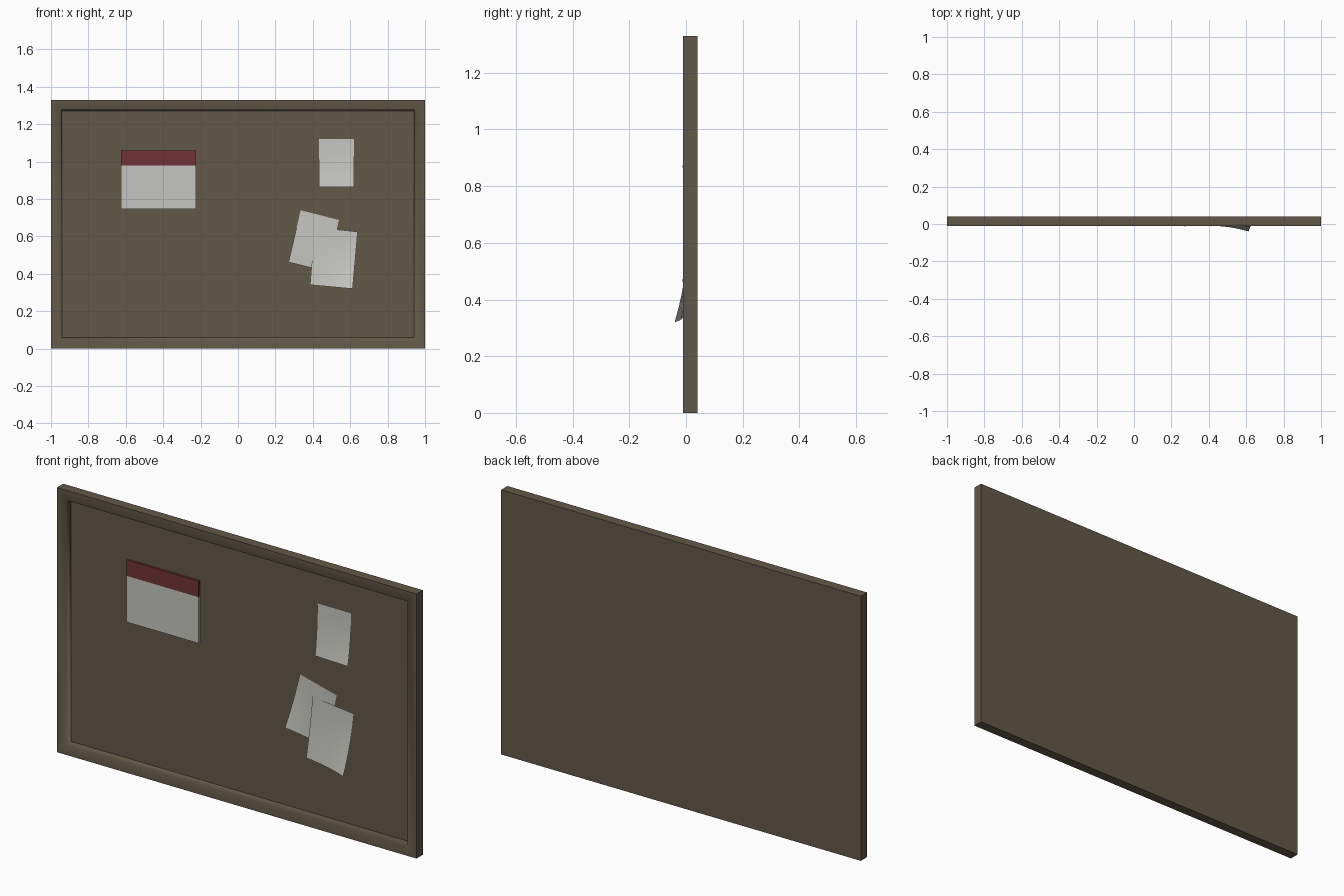
import bpy, bmesh

if "Cube" in bpy.data.objects:
    bpy.data.objects.remove(bpy.data.objects["Cube"])


def material(name, rgb):
    m = bpy.data.materials.new(name)
    m.diffuse_color = (*rgb, 1)
    m.use_nodes = True
    m.node_tree.nodes["Principled BSDF"].inputs["Base Color"].default_value = m.diffuse_color
    return m


BROWN = material("dark brown", (0.122, 0.098, 0.064))
PAPER = material("paper white", (0.56, 0.56, 0.53))
RED = material("dark red", (0.165, 0.033, 0.037))

HEIGHT, BACK, FRONT, PANEL = 1.33, 0.04, -0.01, 0.018


def finish(name, bm, mats):
    mesh = bpy.data.meshes.new(name)
    bm.to_mesh(mesh)
    bm.free()
    for m in mats:
        mesh.materials.append(m)
    ob = bpy.data.objects.new(name, mesh)
    bpy.context.collection.objects.link(ob)
    return ob


# Board: rectangular rings from the back, over the frame, down to the panel
def board():
    bm = bmesh.new()
    rings = []
    for inset, y in ((0, BACK), (0, FRONT), (0.05, FRONT), (0.059, PANEL)):
        x, z0, z1 = 1 - inset, inset, HEIGHT - inset
        rings.append([bm.verts.new(p) for p in
                      ((-x, y, z0), (x, y, z0), (x, y, z1), (-x, y, z1))])
    for k, (a, b) in enumerate(zip(rings, rings[1:])):
        for i in range(4):
            j = (i + 1) % 4
            f = bm.faces.new((a[i], a[j], b[j], b[i]))
            f.smooth = k > 0          # soft transition from lip to inner wall
    bm.faces.new(rings[-1])
    bm.faces.new(rings[0][::-1])
    bmesh.ops.recalc_face_normals(bm, faces=bm.faces)
    for ring in (rings[1], rings[3]):
        for i in range(4):
            bm.edges.get((ring[i], ring[(i + 1) % 4])).smooth = False
    finish("notice_board", bm, [BROWN])


# Calendar: thin block with a red upper strip
def calendar():
    bm = bmesh.new()
    bmesh.ops.create_cube(bm, size=1)
    for v in bm.verts:
        v.co.x = -0.425 + v.co.x * 0.4
        v.co.y = 0.013 + v.co.y * 0.012
        v.co.z = 0.904 + v.co.z * 0.312
    bmesh.ops.bisect_plane(bm, geom=bm.verts[:] + bm.edges[:] + bm.faces[:],
                           plane_co=(0, 0, 0.98), plane_no=(0, 0, 1))
    for f in bm.faces:
        f.material_index = int(f.calc_center_median().z > 0.98)
    finish("calendar", bm, [PAPER, RED])


# Curling sheet: corners in (x, z), depth(u, v) with v running downwards
def sheet(name, tl, tr, bl, br, depth, n=6):
    bm = bmesh.new()
    grid = []
    for r in range(n + 1):
        v = r / n
        row = []
        for c in range(n + 1):
            u = c / n
            x, z = [(1 - v) * ((1 - u) * tl[k] + u * tr[k])
                    + v * ((1 - u) * bl[k] + u * br[k]) for k in (0, 1)]
            row.append(bm.verts.new((x, depth(u, v), z)))
        grid.append(row)
    for r in range(n):
        for c in range(n):
            f = bm.faces.new((grid[r][c], grid[r + 1][c],
                              grid[r + 1][c + 1], grid[r][c + 1]))
            f.smooth = True
    finish(name, bm, [PAPER])


board()
calendar()
sheet("small_note", (0.432, 1.122), (0.62, 1.122), (0.432, 0.865), (0.62, 0.865),
      lambda u, v: 0.013 - (0.018 + 0.008 * u) * v ** 2.2)
sheet("tilted_note_back", (0.335, 0.74), (0.54, 0.688), (0.27, 0.463), (0.475, 0.411),
      lambda u, v: 0.013 - 0.026 * (1 - u) ** 2 * v ** 2)
sheet("tilted_note_front", (0.41, 0.65), (0.64, 0.625), (0.385, 0.341), (0.613, 0.32),
      lambda u, v: 0.007 - (0.016 + 0.031 * u ** 2.2) * v ** 1.9)
